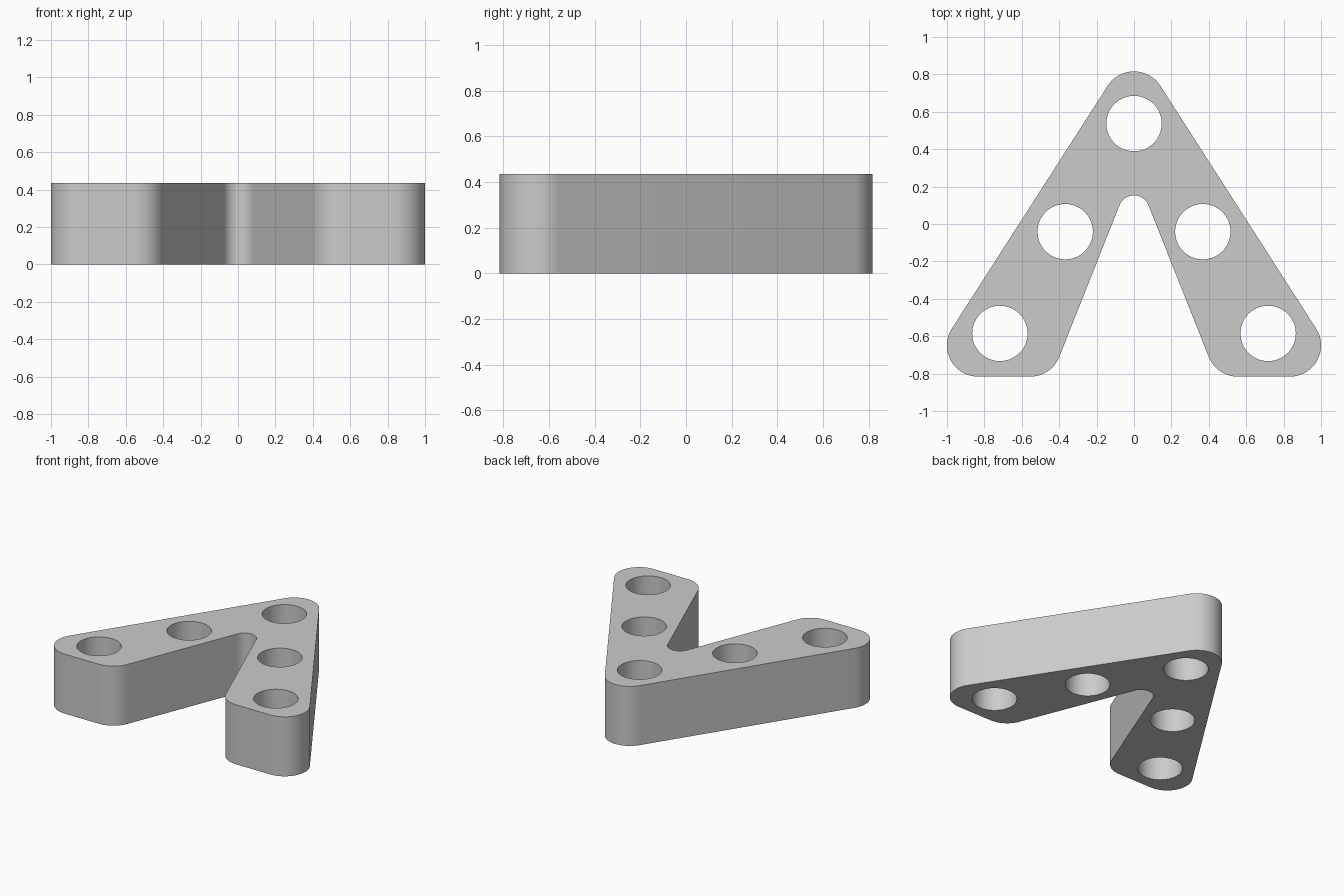
import bpy
from math import atan2, cos, pi, sin

HEIGHT = 0.436
HOLE_RADIUS = 0.148

if "Cube" in bpy.data.objects:
    bpy.data.objects.remove(bpy.data.objects["Cube"], do_unlink=True)

grey = bpy.data.materials.new("plain grey")
grey.use_nodes = True
grey.diffuse_color = (0.6, 0.6, 0.6, 1)
grey.node_tree.nodes["Principled BSDF"].inputs["Base Color"].default_value = (0.6, 0.6, 0.6, 1)


def arc(cx, cy, radius, start, end, steps):
    return [(cx + radius * cos(start + (end - start) * i / steps),
             cy + radius * sin(start + (end - start) * i / steps))
            for i in range(steps + 1)]


# Directions square to the outer and inner edges of a leg
outer = atan2(0.833, 1.302)
inner = atan2(0.37, 0.929)

# Right half of the outline: apex, outer foot, inner foot, crotch
half = arc(0, 0.649, 0.167, pi / 2, outer, 16)
half += arc(0.833, -0.649, 0.167, outer, -pi / 2, 24)
half += arc(0.555, -0.649, 0.167, -pi / 2, inner - pi, 16)
half += arc(0, 0.07, 0.083, inner, pi / 2, 16)
outline = half + [(-x, y) for x, y in half[-2:0:-1]]

# Five through holes along the two legs
centres = [(0, 0.537)] + [(s * x, y) for s in (-1, 1)
                          for x, y in ((0.368, -0.041), (0.717, -0.585))]
holes = [arc(x, y, HOLE_RADIUS, 0, 2 * pi, 64)[:-1] for x, y in centres]

# Filled profile, extruded to both sides of its middle plane
profile = bpy.data.curves.new("bracket_profile", "CURVE")
profile.dimensions = "2D"
profile.fill_mode = "BOTH"
profile.extrude = HEIGHT / 2
for loop in [outline] + holes:
    spline = profile.splines.new("POLY")
    spline.points.add(len(loop) - 1)
    for point, (x, y) in zip(spline.points, loop):
        point.co = (x, y, 0, 1)
    spline.use_cyclic_u = True
profile.materials.append(grey)

bracket = bpy.data.objects.new("angled_bracket", profile)
bpy.context.collection.objects.link(bracket)
bracket.location.z = HEIGHT / 2

# Turn it into a clean mesh with smooth curves and sharp rims
bpy.ops.object.select_all(action="DESELECT")
bracket.select_set(True)
bpy.context.view_layer.objects.active = bracket
bpy.ops.object.convert(target="MESH")
bpy.ops.object.mode_set(mode="EDIT")
bpy.ops.mesh.select_all(action="SELECT")
bpy.ops.mesh.remove_doubles(threshold=0.0005)
bpy.ops.mesh.normals_make_consistent(inside=False)
bpy.ops.object.mode_set(mode="OBJECT")
bpy.ops.object.shade_smooth_by_angle()
